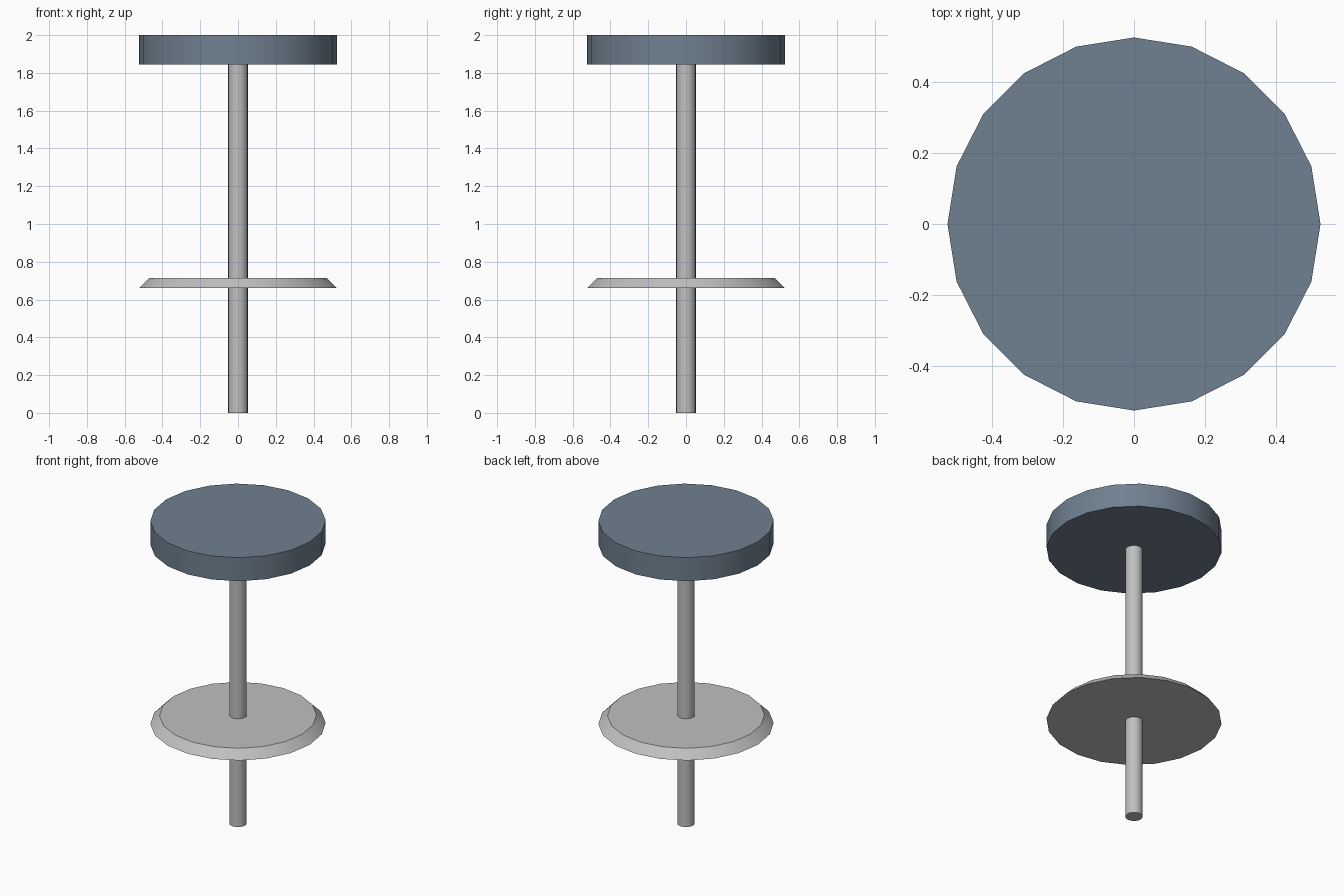
import bpy
import math

if "Cube" in bpy.data.objects:
    bpy.data.objects.remove(bpy.data.objects["Cube"])

SIDES = 20


def material(name, rgb):
    m = bpy.data.materials.new(name)
    m.diffuse_color = (*rgb, 1.0)
    m.use_nodes = True
    m.node_tree.nodes["Principled BSDF"].inputs["Base Color"].default_value = m.diffuse_color
    return m


slate = material("slate_blue_grey", (0.162, 0.216, 0.279))
silver = material("silver_metal", (0.527, 0.527, 0.527))


def disc(name, r_bottom, r_top, z0, z1, mat):
    """Capped 20-sided cone or cylinder with smooth sides and sharp rims."""
    bpy.ops.mesh.primitive_cone_add(
        vertices=SIDES, radius1=r_bottom, radius2=r_top,
        depth=z1 - z0, location=(0, 0, (z0 + z1) / 2))
    ob = bpy.context.object
    ob.name = name
    ob.data.materials.append(mat)
    bpy.ops.object.shade_smooth_by_angle(angle=math.radians(30))
    return ob


# Round cushion
disc("seat", 0.525, 0.525, 1.845, 2.0, slate)
# Central post from the floor to the seat
disc("post", 0.052, 0.052, 0.0, 1.845, silver)
# Bevelled plate partway up the post
disc("flange_plate", 0.525, 0.47, 0.66, 0.715, silver)
